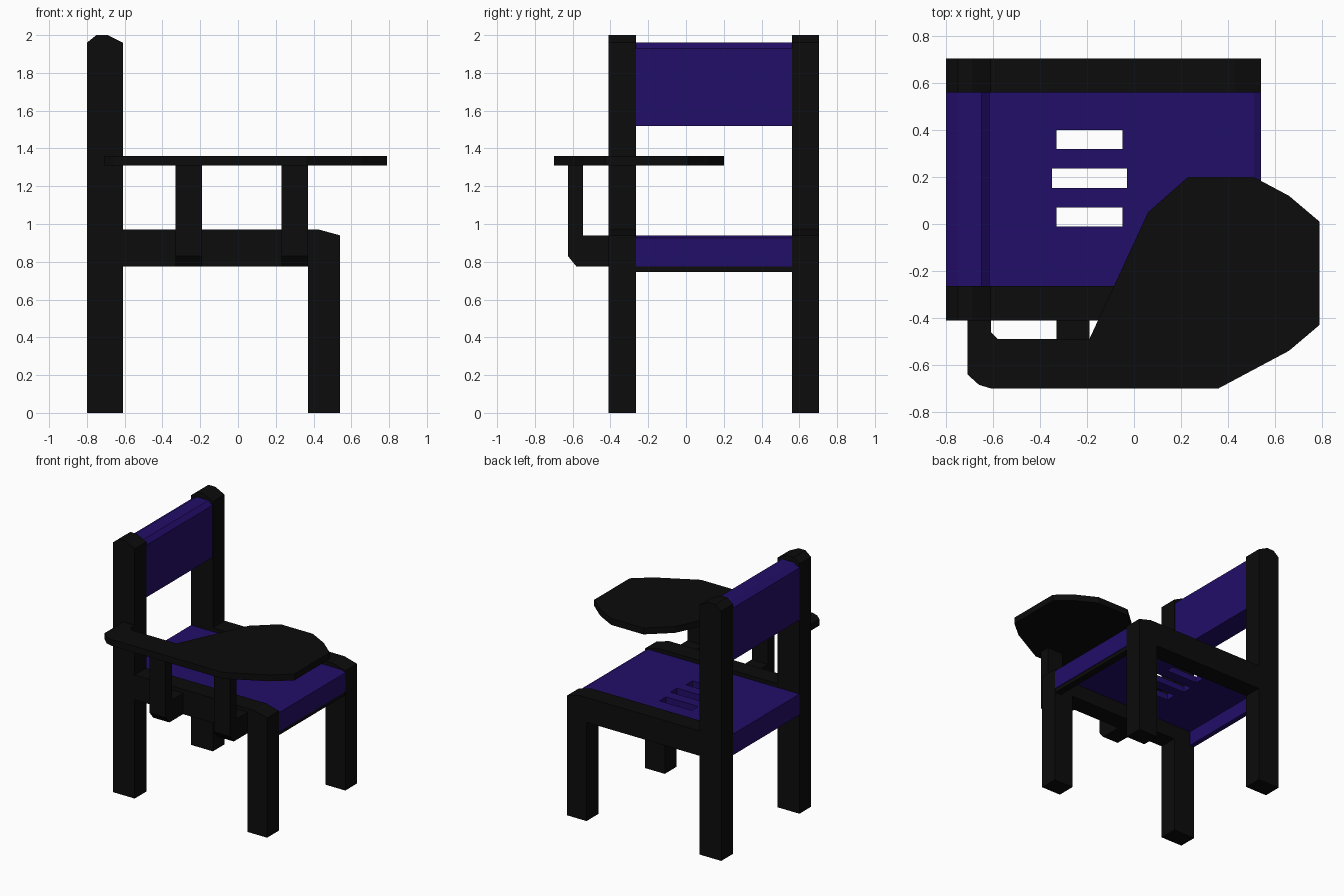
import bpy
import bmesh
from mathutils import Vector

if "Cube" in bpy.data.objects:
    bpy.data.objects.remove(bpy.data.objects["Cube"])


def material(name, rgb):
    m = bpy.data.materials.new(name)
    m.diffuse_color = (*rgb, 1)
    m.use_nodes = True
    m.node_tree.nodes["Principled BSDF"].inputs["Base Color"].default_value = m.diffuse_color
    return m


BLACK = material("black", (0.0035, 0.0035, 0.0035))
PURPLE = material("deep purple", (0.016, 0.004, 0.138))


def prism(name, profile, axis, lo, hi, mat):
    """Extrude a 2D profile along an axis: x uses (y,z), y uses (x,z), z uses (x,y)."""
    place = {"x": lambda p: (lo, p[0], p[1]),
             "y": lambda p: (p[0], lo, p[1]),
             "z": lambda p: (p[0], p[1], lo)}[axis]
    bm = bmesh.new()
    face = bm.faces.new([bm.verts.new(place(p)) for p in profile])
    ext = bmesh.ops.extrude_face_region(bm, geom=[face], use_keep_orig=True)
    step = Vector([hi - lo if a == axis else 0 for a in "xyz"])
    moved = [g for g in ext["geom"] if isinstance(g, bmesh.types.BMVert)]
    bmesh.ops.translate(bm, verts=moved, vec=step)
    bmesh.ops.recalc_face_normals(bm, faces=bm.faces)
    mesh = bpy.data.meshes.new(name)
    bm.to_mesh(mesh)
    bm.free()
    mesh.materials.append(mat)
    obj = bpy.data.objects.new(name, mesh)
    bpy.context.collection.objects.link(obj)
    return obj


def rect(a0, a1, b0, b1):
    return [(a0, b0), (a1, b0), (a1, b1), (a0, b1)]


# Side frames: tall rear leg, rail and front leg in one outline
frame = [(-0.80, 0), (-0.61, 0), (-0.61, 0.775), (0.37, 0.775), (0.37, 0),
         (0.54, 0), (0.54, 0.94), (0.43, 0.97), (-0.61, 0.97),
         (-0.61, 1.96), (-0.69, 2.0), (-0.75, 2.0), (-0.80, 1.96)]
for side, y0, y1 in (("right", -0.41, -0.265), ("left", 0.56, 0.705)):
    prism(side + "_frame", frame, "y", y0, y1, BLACK)

# Backrest with eased top edges
prism("backrest", [(-0.80, 1.52), (-0.615, 1.52), (-0.615, 1.93), (-0.65, 1.96),
                   (-0.75, 1.96), (-0.80, 1.93)], "y", -0.265, 0.56, PURPLE)

# Thin seat with folded lips at the front and back
seat = prism("seat", [(-0.80, 0.775), (-0.76, 0.775), (-0.76, 0.89), (0.48, 0.89),
                      (0.48, 0.775), (0.54, 0.775), (0.54, 0.925), (0.51, 0.94),
                      (-0.80, 0.94)], "y", -0.265, 0.56, PURPLE)
prism("seat_lip_trim", rect(0.48, 0.535, 0.745, 0.775), "y", -0.265, 0.56, BLACK)

# Three slots through the seat
for i, (x0, x1, y) in enumerate(((-0.33, -0.05, 0.36), (-0.35, -0.03, 0.195),
                                 (-0.33, -0.05, 0.03))):
    cutter = prism("slot_cutter_%d" % i, rect(x0, x1, y - 0.041, y + 0.041),
                   "z", 0.85, 1.0, PURPLE)
    cutter.hide_render = True
    cutter.hide_viewport = True
    cut = seat.modifiers.new("slot", "BOOLEAN")
    cut.operation = "DIFFERENCE"
    cut.solver = "EXACT"
    cut.object = cutter

# Writing tablet with its arm reaching back to the rear leg
tablet = [(-0.71, -0.41), (-0.71, -0.64), (-0.66, -0.685), (-0.61, -0.70),
          (0.36, -0.70), (0.66, -0.54), (0.79, -0.43), (0.79, 0.01),
          (0.66, 0.12), (0.51, 0.20), (0.23, 0.20), (0.06, 0.05),
          (-0.19, -0.49), (-0.58, -0.49), (-0.61, -0.46), (-0.61, -0.41)]
prism("writing_tablet", tablet, "z", 1.31, 1.36, BLACK)

# Bent posts carrying the tablet from the side rail
post = [(-0.40, 0.775), (-0.58, 0.775), (-0.625, 0.83), (-0.625, 1.32),
        (-0.545, 1.32), (-0.545, 0.94), (-0.40, 0.94)]
for label, x in (("rear", -0.26), ("front", 0.30)):
    prism(label + "_tablet_post", post, "x", x - 0.07, x + 0.07, BLACK)
